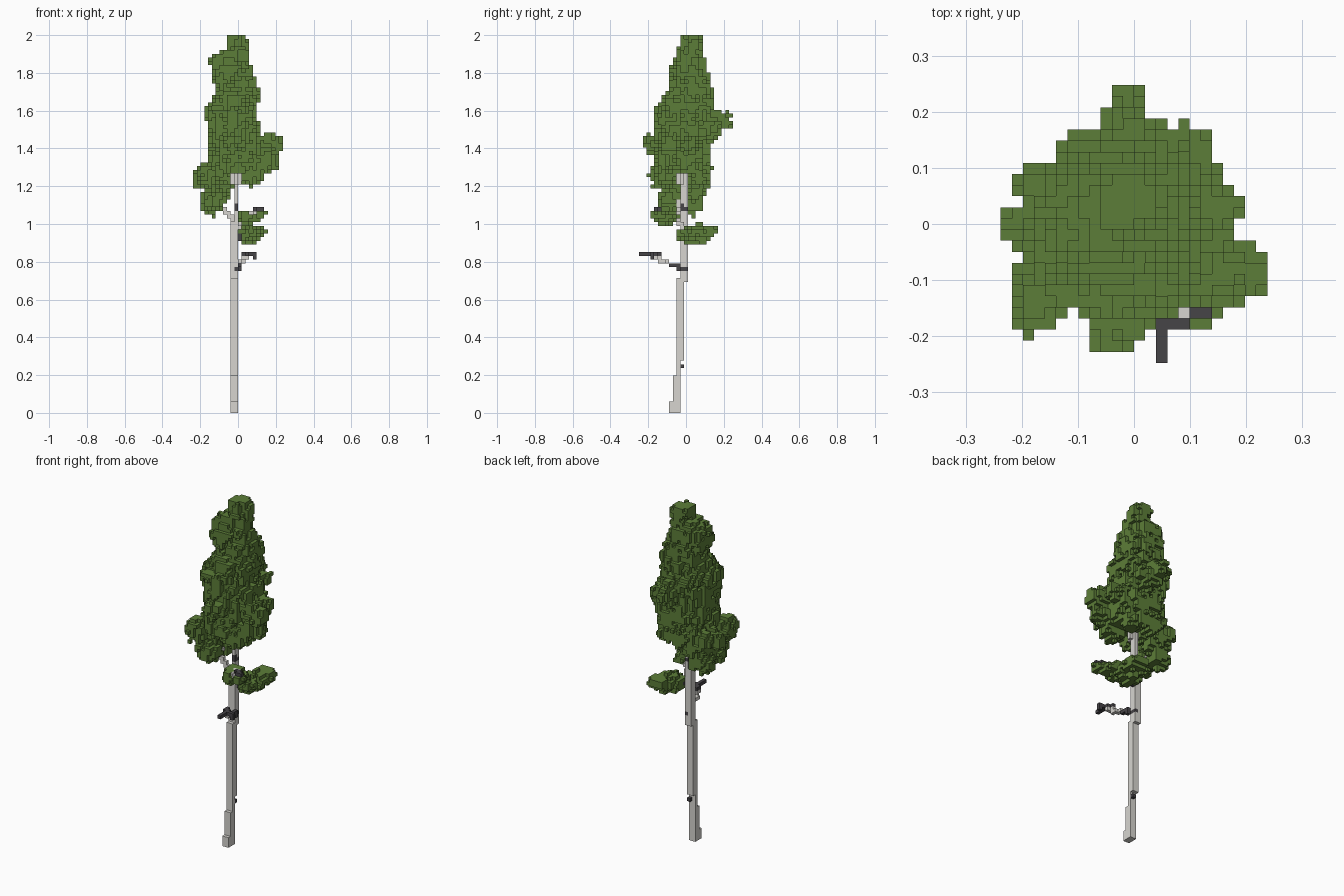
import bpy, bmesh, math, random
from mathutils import Vector, noise

random.seed(4)
cube = bpy.data.objects.get("Cube")
if cube:
    bpy.data.objects.remove(cube)

V = 2.0 / 101          # voxel edge length
LEAF, BARK, DARK = 0, 1, 2


def make_mat(name, rgb):
    m = bpy.data.materials.new(name)
    m.use_nodes = True
    m.diffuse_color = (*rgb, 1)
    m.node_tree.nodes["Principled BSDF"].inputs["Base Color"].default_value = (*rgb, 1)
    return m


MATS = [make_mat("leaf green", (0.108, 0.208, 0.040)),
        make_mat("pale bark", (0.680, 0.665, 0.630)),
        make_mat("dark bark", (0.062, 0.058, 0.064))]


def centre(i, j, k):
    return Vector(((i + 0.5) * V, j * V, (k + 0.5) * V))


def cell(x, y, z):
    return (math.floor(x / V), round(y / V), math.floor(z / V))


def voxel_object(name, cells, merge=False):
    """Skin a {cell: material} dictionary with its exposed square faces."""
    bm = bmesh.new()
    verts = {}

    def vert(p):
        if p not in verts:
            verts[p] = bm.verts.new((p[0] * V, (p[1] - 0.5) * V, p[2] * V))
        return verts[p]

    for c, mat in cells.items():
        for axis in range(3):
            u, w = (axis + 1) % 3, (axis + 2) % 3
            for side in (0, 1):
                n = list(c)
                n[axis] += 2 * side - 1
                if tuple(n) in cells:
                    continue
                quad = []
                for a, b in ((0, 0), (1, 0), (1, 1), (0, 1)):
                    p = list(c)
                    p[axis] += side
                    p[u] += a
                    p[w] += b
                    quad.append(vert(tuple(p)))
                f = bm.faces.new(quad if side else quad[::-1])
                f.material_index = mat
    if merge:
        bmesh.ops.dissolve_limit(bm, angle_limit=0.01, verts=bm.verts[:],
                                 edges=bm.edges[:], delimit={'MATERIAL'})
    me = bpy.data.meshes.new(name)
    bm.to_mesh(me)
    bm.free()
    for m in MATS:
        me.materials.append(m)
    ob = bpy.data.objects.new(name, me)
    bpy.context.collection.objects.link(ob)


def limb(*runs):
    """Voxelised polylines, each run given as (material, points)."""
    out = {}
    for mat, path in runs:
        for a, b in zip(path, path[1:]):
            a, b = Vector(a), Vector(b)
            for s in range(41):
                out.setdefault(cell(*a.lerp(b, s / 40)), mat)
    return out


# Trunk: stacked, slightly stepped sections (i, j, k index ranges)
trunk = {}
for i0, i1, j0, j1, k0, k1 in [(-2, 0, -4, -1, 0, 3), (-2, 0, -3, -1, 3, 10),
                               (-2, 0, -2, -1, 10, 14), (-2, 0, -2, 0, 14, 36),
                               (-2, 0, -1, 1, 35, 52), (-1, 0, -1, 1, 52, 66),
                               (-2, 1, -1, 0, 61, 64), (-1, 0, -2, -1, 61, 64)]:
    for i in range(i0, i1):
        for j in range(j0, j1):
            for k in range(k0, k1):
                trunk[i, j, k] = BARK
for c in [(-1, -1, 38), (-1, 0, 38), (-1, -1, 54), (-1, 0, 54), (-1, -1, 55)]:
    trunk[c] = DARK
voxel_object("trunk", trunk, merge=True)
voxel_object("trunk_knot", {(-1, -1, 12): DARK})

# Bare branches
low = limb((DARK, [(.005, -.03, .77), (.005, -.07, .78), (.01, -.085, .79)]),
           (BARK, [(.012, -.10, .80), (.03, -.14, .81), (.03, -.155, .825),
                   (.05, -.165, .825)]),
           (DARK, [(.03, -.14, .84), (.05, -.175, .845), (.05, -.24, .845)]),
           (DARK, [(.05, -.175, .845), (.09, -.175, .845), (.09, -.175, .825)]))
voxel_object("low_bare_branch", low)
front = limb((BARK, [(.005, -.02, .99), (.03, -.06, 1.03), (.07, -.11, 1.06),
                     (.09, -.155, 1.065)]),
             (DARK, [(.09, -.14, 1.08), (.11, -.155, 1.085), (.13, -.155, 1.085),
                     (.13, -.155, 1.07)]))
voxel_object("front_branch", front)
back = limb((DARK, [(.005, 0, .93), (.04, .03, .94), (.08, .08, .95)]))
voxel_object("back_branch", back)
side = limb((BARK, [(-.025, -.03, 1.02), (-.05, -.04, 1.05), (-.075, -.04, 1.08),
                    (-.12, -.02, 1.14)]))
voxel_object("right_branch", side)
wood = {**trunk, **low, **front, **back, **side}

# Crown outline: z, x min, x max, y min, y max
PROFILE = [(1.18, -.15, .08, -.15, .12), (1.30, -.16, .14, -.165, .14),
           (1.40, -.16, .15, -.165, .13), (1.50, -.16, .12, -.165, .16),
           (1.60, -.18, .10, -.17, .16), (1.65, -.14, .11, -.14, .14),
           (1.72, -.12, .11, -.08, .14), (1.80, -.15, .08, -.10, .12),
           (1.88, -.16, .06, -.06, .10), (1.93, -.06, .06, -.05, .09),
           (2.01, -.06, .04, -.01, .10)]

# Side clumps: centre and radii
CLUMPS = [((.175, -.09, 1.42), (.07, .055, .06)), ((.13, -.09, 1.33), (.07, .065, .06)),
          ((-.01, .16, 1.55), (.045, .08, .05)), ((.01, .14, 1.51), (.08, .06, .05)),
          ((-.02, -.18, 1.43), (.055, .045, .05)), ((.135, .02, 1.42), (.06, .05, .05)),
          ((.07, .07, 1.25), (.05, .05, .05)), ((.07, -.09, 1.26), (.06, .06, .05)),
          ((-.175, 0, 1.24), (.07, .045, .06)), ((-.17, -.13, 1.26), (.05, .06, .07)),
          ((-.13, .04, 1.14), (.06, .05, .09)), ((-.13, -.08, 1.14), (.06, .065, .07)),
          ((-.15, .06, 1.25), (.055, .05, .06)), ((-.09, .05, 1.18), (.05, .055, .08))]
SPRIGS = {"front_sprig": [((.06, -.11, 1.035), (.065, .06, .04)),
                          ((.115, -.16, 1.05), (.03, .035, .03)),
                          ((.025, -.09, 1.04), (.04, .045, .04))],
          "back_sprig": [((.07, .05, .945), (.065, .08, .05)),
                         ((.095, .12, .965), (.05, .05, .035))]}


def rough(p):
    """Leafy roughness, stretched vertically."""
    return (0.95 * noise.noise(Vector((p.x * 25 + 3.3, p.y * 25 + 1.7, p.z * 17)))
            + random.uniform(-0.2, 0.2))


def in_clumps(p, clumps, r):
    return any(sum(((p[a] - c[a]) / s[a]) ** 2 for a in range(3)) < 1.05 + r
               for c, s in clumps)


def in_crown(p, r):
    if p.z < 1.24 - 0.08 * r:
        return False
    for lo, hi in zip(PROFILE, PROFILE[1:]):
        if lo[0] <= p.z < hi[0]:
            t = (p.z - lo[0]) / (hi[0] - lo[0])
            x0, x1, y0, y1 = (a + (b - a) * t for a, b in zip(lo[1:], hi[1:]))
            u = (2 * p.x - x0 - x1) / (x1 - x0)
            w = (2 * p.y - y0 - y1) / (y1 - y0)
            return max(abs(u), abs(w)) < 1 and u * u + w * w < 1 + min(r, 0.25)
    return False


def trunk_gap(p):
    """Open space that leaves the upper trunk in sight from front and left."""
    return p.z < 1.27 and ((abs(p.x + .01) < .035 and p.y < .03)
                           or (abs(p.y + .01) < .035 and p.x > -.04))


# Foliage
crown = {}
sprigs = {name: {} for name in SPRIGS}
for i in range(-12, 12):
    for j in range(-12, 13):
        for k in range(44, 101):
            c = (i, j, k)
            p = centre(i, j, k)
            r = rough(p)
            # keep the branch tips uncovered
            over_tip = 2 <= i <= 4 and j <= -9 or i == 5 and j == -8
            if c in wood or over_tip:
                continue
            if (p.z > 1.03 and not trunk_gap(p)
                    and (in_crown(p, r) or in_clumps(p, CLUMPS, r))):
                crown[c] = LEAF
            for name, clumps in SPRIGS.items():
                if p.x > 0 and in_clumps(p, clumps, r):
                    sprigs[name][c] = LEAF
# outermost leaves
for c in [(0, 1, 100), (-1, 1, 100), (0, 2, 100), (11, -5, 71), (11, -4, 71),
          (-12, 0, 62), (-12, -1, 62), (-1, 12, 79), (-2, 12, 79), (-1, 11, 79)]:
    crown[c] = LEAF
voxel_object("crown", crown)
for name, cells in sprigs.items():
    voxel_object(name, cells)
